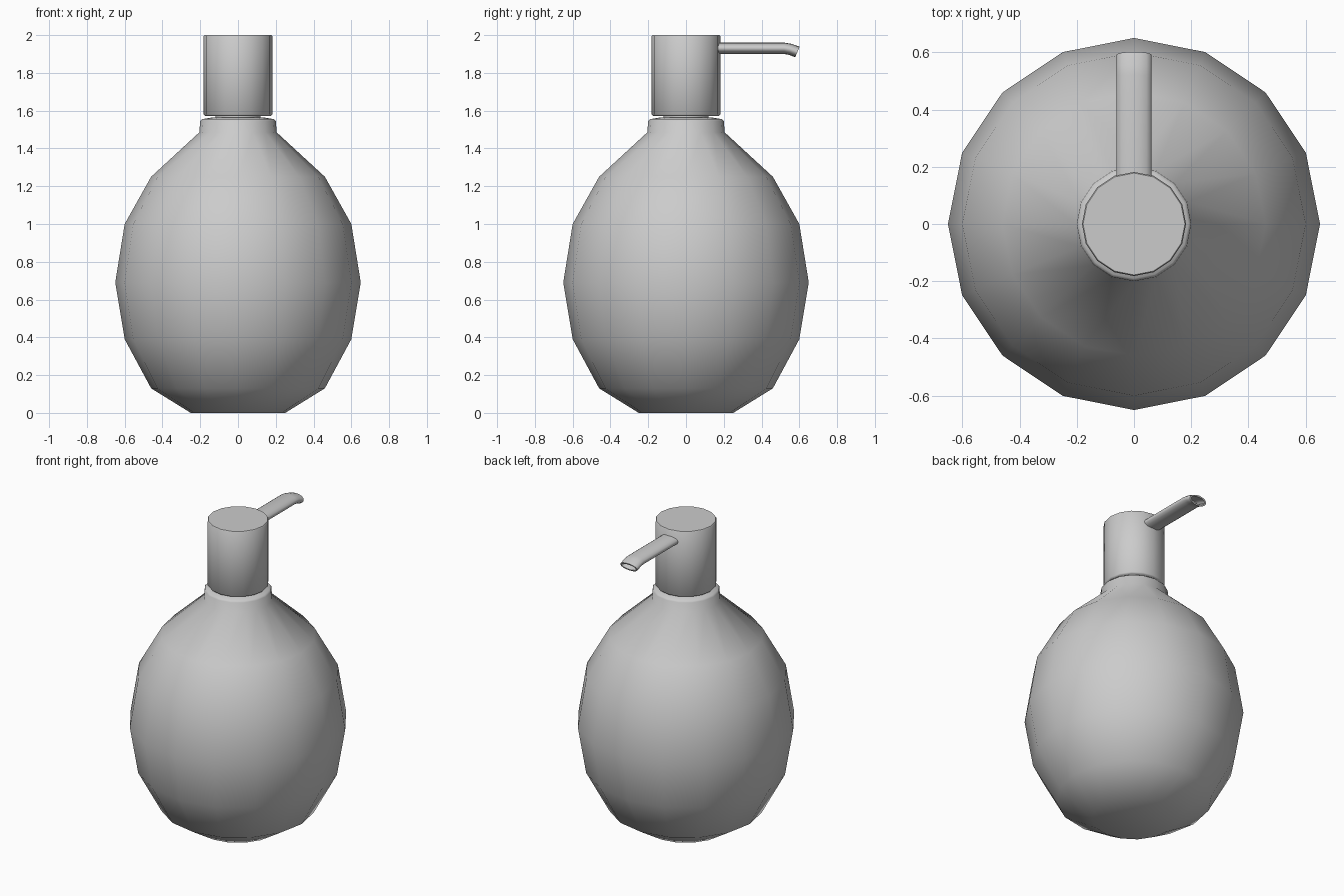
import bpy, bmesh, math
from mathutils import Vector

cube = bpy.data.objects.get("Cube")
if cube:
    bpy.data.objects.remove(cube, do_unlink=True)

SIDES = 16

grey = bpy.data.materials.new("light grey")
grey.use_nodes = True
GREY = (0.6, 0.6, 0.6, 1)
grey.diffuse_color = GREY
grey.node_tree.nodes["Principled BSDF"].inputs["Base Color"].default_value = GREY


def skin(name, rings, angle, cap_start=True, cap_end=True):
    """Bridge a list of vertex loops into one shaded surface."""
    bm = bmesh.new()
    loops = [[bm.verts.new(p) for p in ring] for ring in rings]
    for a, b in zip(loops, loops[1:]):
        n = len(a)
        for i in range(n):
            j = (i + 1) % n
            bm.faces.new((a[i], a[j], b[j], b[i]))
    if cap_start:
        bm.faces.new(loops[0][::-1])
    if cap_end:
        bm.faces.new(loops[-1])
    bmesh.ops.recalc_face_normals(bm, faces=bm.faces)
    mesh = bpy.data.meshes.new(name)
    bm.to_mesh(mesh)
    bm.free()
    mesh.materials.append(grey)
    obj = bpy.data.objects.new(name, mesh)
    bpy.context.collection.objects.link(obj)
    bpy.ops.object.select_all(action='DESELECT')
    obj.select_set(True)
    bpy.context.view_layer.objects.active = obj
    bpy.ops.object.shade_smooth_by_angle(angle=math.radians(angle))
    return obj


def lathe(name, profile, angle=50):
    """Revolve (radius, height) points around z."""
    turns = [2 * math.pi * i / SIDES for i in range(SIDES)]
    rings = [[(r * math.cos(t), r * math.sin(t), z) for t in turns]
             for r, z in profile]
    return skin(name, rings, angle)


def oval(centre, half_width, half_height, tilt):
    """Oval loop facing +y, tilted downwards about x."""
    ring = []
    for i in range(SIDES):
        t = 2 * math.pi * i / SIDES
        h = half_height * math.sin(t)
        ring.append(Vector(centre) + Vector((half_width * math.cos(t),
                                             h * math.sin(tilt),
                                             h * math.cos(tilt))))
    return ring


# Round bottle with a short collar
lathe("bottle", [(0.25, 0), (0.46, 0.13), (0.60, 0.39), (0.65, 0.69),
                 (0.60, 1.0), (0.46, 1.25), (0.205, 1.485), (0.2, 1.545),
                 (0.19, 1.555), (0.13, 1.565)])

# Stem between the collar and the pump
lathe("pump_stem", [(0.12, 1.54), (0.12, 1.6)])

# Pump head
lathe("pump_head", [(0.175, 1.572), (0.182, 1.58), (0.182, 1.995), (0.178, 2.0)])

# Flattened spout with a drooping, hollow tip
stations = [(0.12, 1.93, 0), (0.52, 1.93, 0), (0.55, 1.925, 0.2), (0.59, 1.911, 0.4)]
outer = [oval((0, y, z), 0.062, 0.03, a) for y, z, a in stations]
inner = [oval((0, y, z), 0.052, 0.021, a) for y, z, a in reversed(stations[1:])]
skin("spout", outer + inner, 45)
